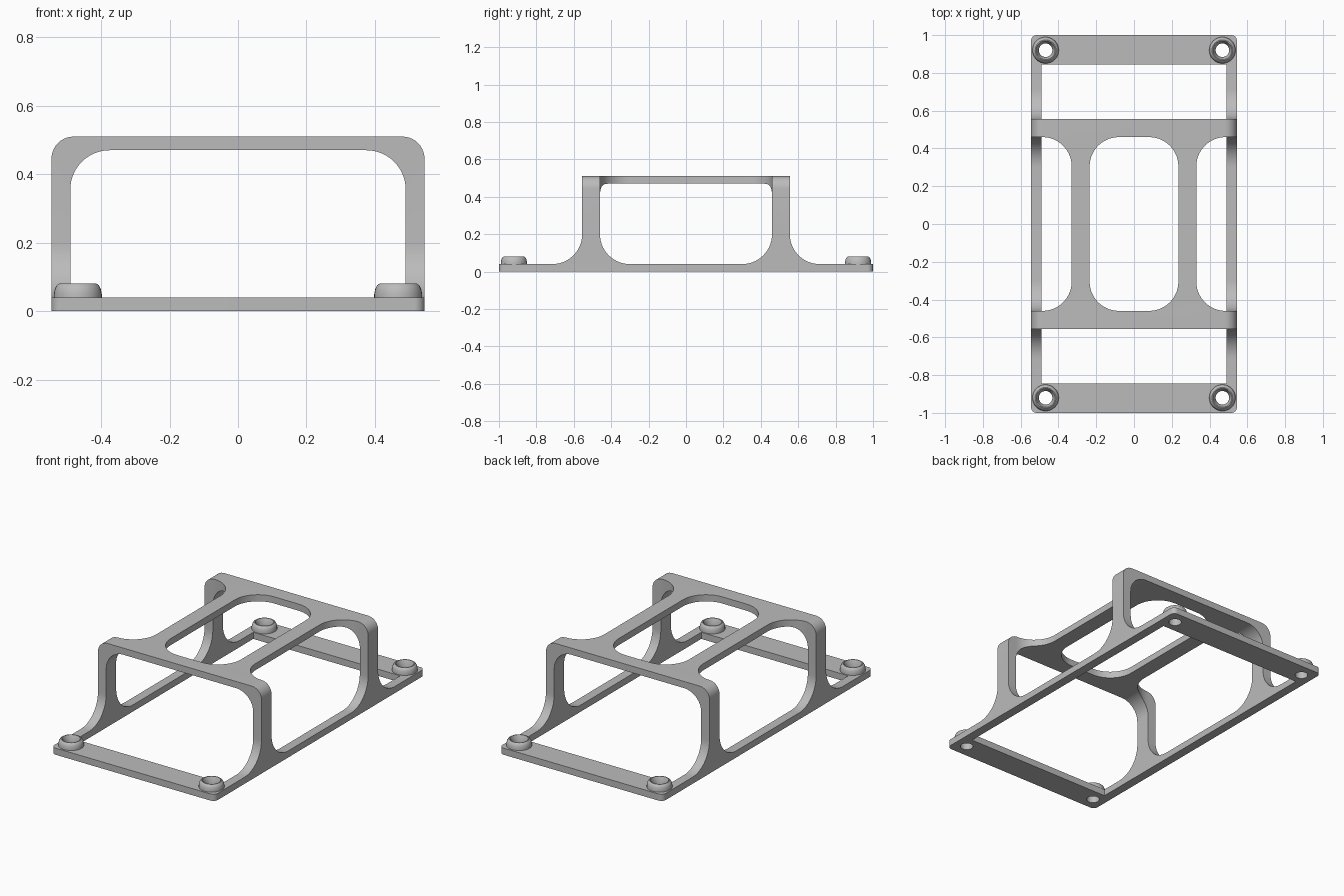
import bpy, bmesh, math
from mathutils import Vector

if "Cube" in bpy.data.objects:
    bpy.data.objects.remove(bpy.data.objects["Cube"])

grey = bpy.data.materials.new("plain grey")
grey.diffuse_color = (0.5, 0.5, 0.5, 1)
grey.use_nodes = True
grey.node_tree.nodes["Principled BSDF"].inputs["Base Color"].default_value = grey.diffuse_color


def arc(cx, cy, r, a0, a1, n=14):
    """Points on a circular arc, angles in degrees."""
    return [(cx + r * math.cos(math.radians(a0 + (a1 - a0) * i / n)),
             cy + r * math.sin(math.radians(a0 + (a1 - a0) * i / n))) for i in range(n + 1)]


def prism(name, pts, axis, lo, hi):
    """Extrude a 2D outline along an axis: x uses (y,z), y uses (x,z), z uses (x,y)."""
    place = {"x": lambda p: (lo, p[0], p[1]),
             "y": lambda p: (p[0], lo, p[1]),
             "z": lambda p: (p[0], p[1], lo)}[axis]
    step = {"x": (hi - lo, 0, 0), "y": (0, hi - lo, 0), "z": (0, 0, hi - lo)}[axis]
    bm = bmesh.new()
    face = bm.faces.new([bm.verts.new(place(p)) for p in pts])
    ext = bmesh.ops.extrude_face_region(bm, geom=[face])
    bmesh.ops.translate(bm, vec=Vector(step),
                        verts=[g for g in ext["geom"] if isinstance(g, bmesh.types.BMVert)])
    bmesh.ops.recalc_face_normals(bm, faces=bm.faces)
    return make(name, bm)


def make(name, bm):
    me = bpy.data.meshes.new(name)
    bm.to_mesh(me)
    bm.free()
    ob = bpy.data.objects.new(name, me)
    bpy.context.collection.objects.link(ob)
    me.materials.append(grey)
    return ob


def select(ob):
    bpy.ops.object.select_all(action="DESELECT")
    ob.select_set(True)
    bpy.context.view_layer.objects.active = ob


def cut(ob, cutter):
    mod = ob.modifiers.new("cut", "BOOLEAN")
    mod.operation = "DIFFERENCE"
    mod.solver = "EXACT"
    mod.object = cutter
    select(ob)
    bpy.ops.object.modifier_apply(modifier=mod.name)
    bpy.data.objects.remove(cutter)


W, L, T, H = 0.545, 1.0, 0.04, 0.51      # half width, half length, base thickness, height
LEG_IN, LEG_OUT, R = 0.46, 0.555, 0.16   # leg faces along y, flare radius

# Body: side silhouette with flared feet
right = [(L, 0), (L, T)] + arc(LEG_OUT + R, T + R, R, 270, 180) + [(LEG_OUT, H)]
frame = prism("mount_frame", right + [(-y, z) for y, z in reversed(right)], "x", -W, W)

# Rounded shoulders and rounded base corners
for radius, test in (
        (0.065, lambda a, b: abs(a.z - H) < 1e-4 and abs(b.z - H) < 1e-4 and abs(a.x - b.x) < 1e-4),
        (0.03, lambda a, b: abs(abs(a.y) - L) < 1e-4 and abs(a.z - b.z) > 0.02
            and abs(a.x - b.x) < 1e-4)):
    bm = bmesh.new()
    bm.from_mesh(frame.data)
    edges = [e for e in bm.edges if test(e.verts[0].co, e.verts[1].co)]
    bmesh.ops.bevel(bm, geom=edges, offset=radius, segments=10, profile=0.5, affect="EDGES")
    bm.to_mesh(frame.data)
    bm.free()

# Lengthwise tunnel under the arch, leaving the two end bars
tunnel = ([(-0.49, -0.1), (0.49, -0.1)] + arc(0.375, 0.355, 0.115, 0, 90)
          + arc(-0.375, 0.355, 0.115, 90, 180))
cut(frame, prism("tunnel_cutter", tunnel, "y", -0.845, 0.845))

# Side windows between the legs
window = (arc(-LEG_IN + R, T + R, R, 180, 270) + arc(LEG_IN - R, T + R, R, 270, 360)
          + [(LEG_IN, 0.3), (-LEG_IN, 0.3)])
cut(frame, prism("window_cutter", window, "x", -0.7, 0.7))

# Roof openings: rounded centre hole and two open side slots
r = 0.155
cx, cy = 0.235 - r, LEG_IN - r
centre = (arc(cx, cy, r, 0, 90) + arc(-cx, cy, r, 90, 180)
          + arc(-cx, -cy, r, 180, 270) + arc(cx, -cy, r, 270, 360))
cut(frame, prism("roof_cutter", centre, "z", 0.4, 0.6))
slot = ([(0.7, LEG_IN)] + arc(0.33 + r, cy, r, 90, 180)
        + arc(0.33 + r, -cy, r, 180, 270) + [(0.7, -LEG_IN)])
for s in (-1, 1):
    cut(frame, prism("slot_cutter", [(s * x, y) for x, y in slot], "z", 0.29, 0.6))

# Screw holes and domed collars at the four corners
collar = [(0.036, 0.035), (0.036, 0.05), (0.05, 0.08), (0.055, 0.08),
          (0.062, 0.075), (0.067, 0.065), (0.07, 0.05), (0.07, 0.035)]
N = 32
for sx in (-1, 1):
    for sy in (-1, 1):
        x0, y0 = sx * 0.468, sy * 0.92
        cut(frame, prism("hole_cutter", arc(x0, y0, 0.036, 0, 360, N)[:-1], "z", -0.1, 0.2))
        bm = bmesh.new()
        rings = [[bm.verts.new((x0 + q * math.cos(math.tau * i / N),
                                y0 + q * math.sin(math.tau * i / N), z)) for q, z in collar]
                 for i in range(N)]
        for i in range(N):
            a, b = rings[i], rings[(i + 1) % N]
            for k in range(len(collar)):
                m = (k + 1) % len(collar)
                bm.faces.new((a[k], b[k], b[m], a[m]))
        bmesh.ops.recalc_face_normals(bm, faces=bm.faces)
        ob = make("screw_collar", bm)
        select(ob)
        bpy.ops.object.shade_smooth_by_angle(angle=math.radians(35))

select(frame)
bpy.ops.object.shade_smooth_by_angle(angle=math.radians(30))
